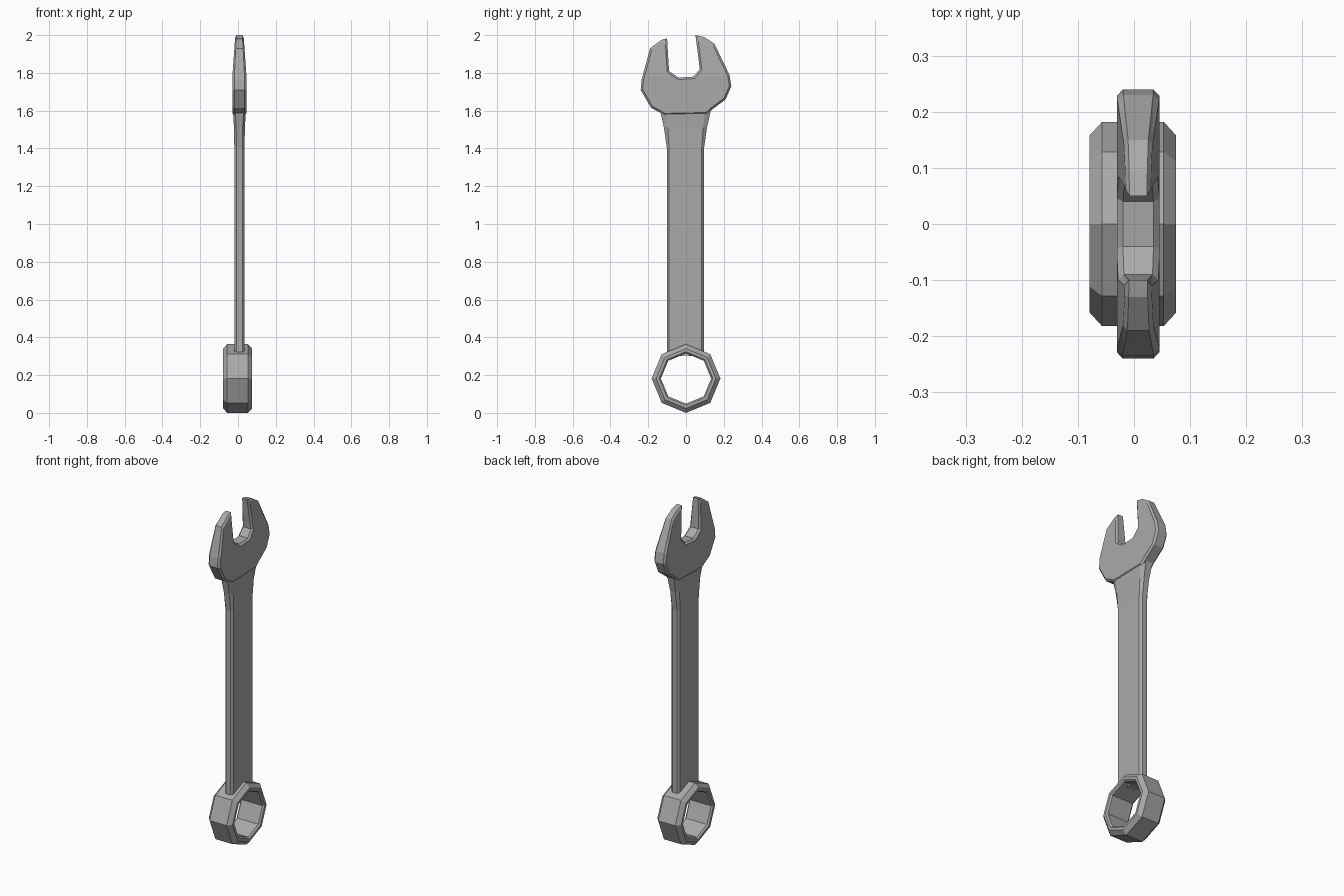
import bpy, bmesh, math

cube = bpy.data.objects.get("Cube")
if cube:
    bpy.data.objects.remove(cube)

steel = bpy.data.materials.new("grey_steel")
steel.use_nodes = True
steel.diffuse_color = (0.4, 0.4, 0.4, 1)
steel.node_tree.nodes["Principled BSDF"].inputs["Base Color"].default_value = (0.4, 0.4, 0.4, 1)

MID = 0.0075  # centre plane of the handle and jaw


def finish(bm, name, x):
    bmesh.ops.recalc_face_normals(bm, faces=bm.faces[:])
    mesh = bpy.data.meshes.new(name)
    bm.to_mesh(mesh)
    bm.free()
    mesh.materials.append(steel)
    obj = bpy.data.objects.new(name, mesh)
    obj.location.x = x
    bpy.context.collection.objects.link(obj)
    return obj


def loft(bm, sections, closed=False):
    """Skin quads between point loops, capping the ends unless closed."""
    loops = [[bm.verts.new(p) for p in s] for s in sections]
    pairs = list(zip(loops, loops[1:]))
    if closed:
        pairs.append((loops[-1], loops[0]))
    for a, b in pairs:
        for i in range(len(a)):
            j = (i + 1) % len(a)
            bm.faces.new((a[i], a[j], b[j], b[i]))
    if not closed:
        bm.faces.new(loops[0])
        bm.faces.new(loops[-1])


# Open jaw: chamfered plate that thins towards the prong tips
outline = [(-0.115, 1.575), (0.11, 1.58), (0.137, 1.605), (0.21, 1.66),
           (0.24, 1.73), (0.23, 1.79), (0.15, 1.955), (0.095, 1.99),
           (0.05, 2.0), (0.073, 1.82), (0.04, 1.78), (-0.04, 1.775),
           (-0.09, 1.81), (-0.10, 1.983), (-0.13, 1.975), (-0.19, 1.93),
           (-0.235, 1.765), (-0.24, 1.71), (-0.185, 1.615), (-0.137, 1.59)]
HALF = 0.0375
BEND = 1.78
bm = bmesh.new()
loft(bm, [[(x, y, z) for y, z in outline] for x in (-HALF, HALF)])
bmesh.ops.recalc_face_normals(bm, faces=bm.faces[:])
rim = [e for e in bm.edges if abs(e.verts[0].co.x - e.verts[1].co.x) < 0.001]
bmesh.ops.bevel(bm, geom=rim, offset=0.0105, segments=1, affect='EDGES')
bmesh.ops.triangulate(bm, faces=bm.faces[:])
bmesh.ops.bisect_plane(bm, geom=bm.verts[:] + bm.edges[:] + bm.faces[:],
                       plane_co=(0, 0, BEND), plane_no=(0, 0, 1))
for v in bm.verts:
    v.co.x *= 1 - 0.42 * max(0, v.co.z - BEND) / (2 - BEND)
finish(bm, "open_jaw", MID)

# Handle: flat bar with chamfered sides, flaring below the jaw
# columns: height, side half width, face half width, side and face half thickness
rows = [(0.335, 0.098, 0.086, 0.015, 0.027),
        (1.4, 0.098, 0.086, 0.015, 0.027),
        (1.51, 0.114, 0.094, 0.017, 0.029),
        (1.6, 0.134, 0.104, 0.022, 0.034)]
sections = []
for z, w, f, ts, tf in rows:
    pts = [(tf, -f), (tf, f), (ts, w), (-ts, w), (-tf, f), (-tf, -f), (-ts, -w), (ts, -w)]
    # the lower end slopes to stay inside the ring wall
    drop = 0.35 if z < 1 else 0
    sections.append([(x, y - 0.003, z - drop * abs(y)) for x, y in pts])
bm = bmesh.new()
loft(bm, sections)
finish(bm, "handle", MID)

# Box end: eight-sided ring with a chamfered cross-section
R = 0.182
profile = [(0.055, R), (0.077, 0.158), (0.077, 0.142), (0.068, 0.133)]
profile += [(-x, r) for x, r in reversed(profile)]
bm = bmesh.new()
turns = [k * math.tau / 8 for k in range(8)]
loft(bm, [[(x, r * math.cos(a), R + r * math.sin(a)) for x, r in profile] for a in turns], closed=True)
finish(bm, "ring_end", -0.002)
